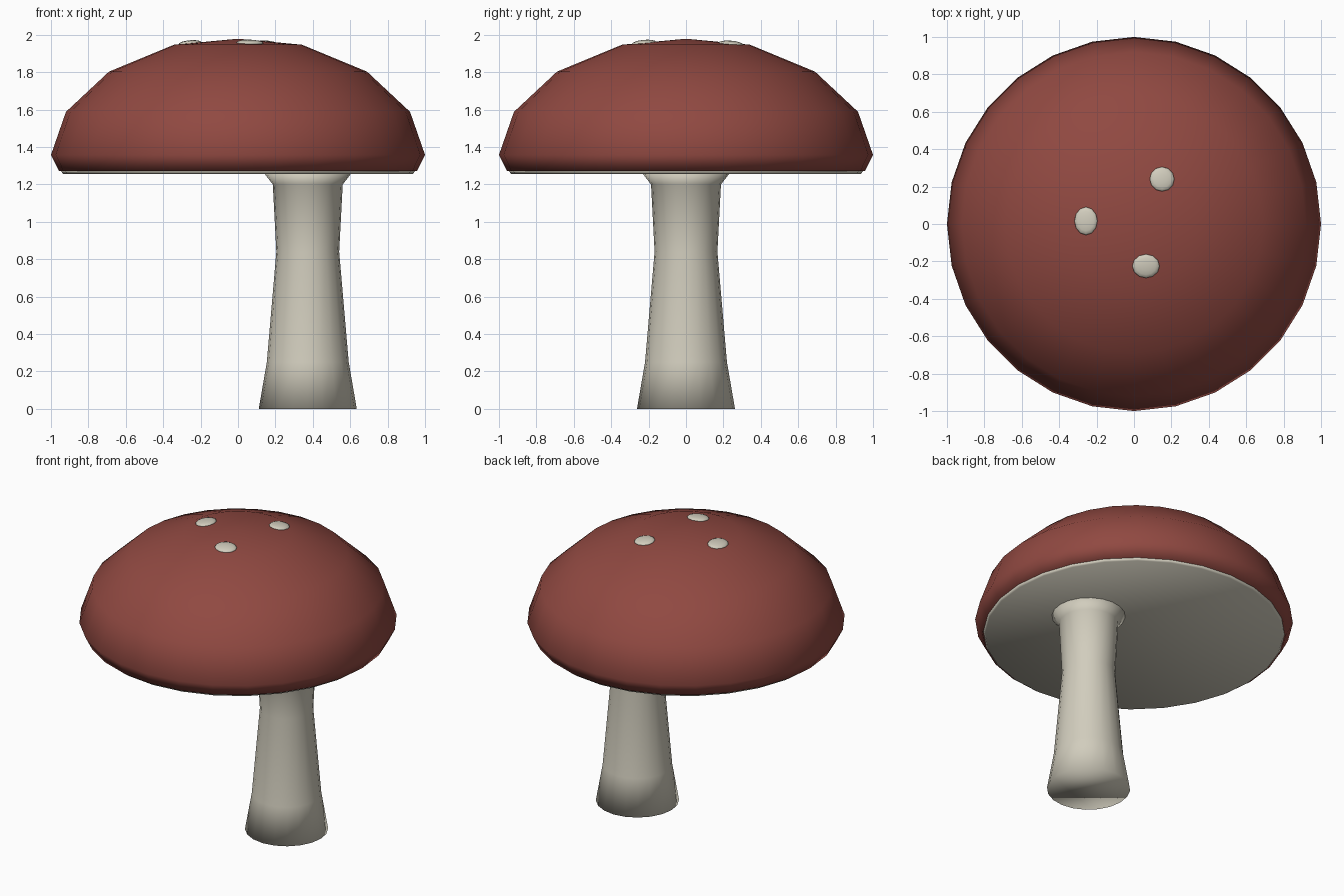
import bpy
import bmesh
from math import cos, sin, tau, atan2, hypot
from mathutils import Vector

default = bpy.data.objects.get("Cube")
if default:
    bpy.data.objects.remove(default, do_unlink=True)


def make_material(name, rgb):
    mat = bpy.data.materials.new(name)
    mat.use_nodes = True
    color = (*rgb, 1.0)
    mat.diffuse_color = color
    mat.node_tree.nodes["Principled BSDF"].inputs["Base Color"].default_value = color
    return mat


RED = make_material("cap red", (0.28, 0.066, 0.053))
CREAM = make_material("stem cream", (0.64, 0.61, 0.51))


def add_object(name, bm, mat):
    bmesh.ops.recalc_face_normals(bm, faces=bm.faces)
    for face in bm.faces:
        face.smooth = True
    mesh = bpy.data.meshes.new(name)
    bm.to_mesh(mesh)
    bm.free()
    mesh.materials.append(mat)
    obj = bpy.data.objects.new(name, mesh)
    bpy.context.collection.objects.link(obj)
    return obj


def lathe(name, profile, sides, mat, apex=None):
    """Turn (radius, height) points around z; close the ends with a face or a point."""
    bm = bmesh.new()
    rings = [[bm.verts.new((r * cos(tau * i / sides), r * sin(tau * i / sides), z))
              for i in range(sides)] for r, z in profile]
    for low, high in zip(rings, rings[1:]):
        for i in range(sides):
            j = (i + 1) % sides
            bm.faces.new((low[i], low[j], high[j], high[i]))
    bm.faces.new(rings[0][::-1])
    if apex is None:
        bm.faces.new(rings[-1])
    else:
        tip = bm.verts.new((0, 0, apex))
        for i in range(sides):
            bm.faces.new((rings[-1][i], rings[-1][(i + 1) % sides], tip))
    return add_object(name, bm, mat)


# Domed cap
lathe("cap", [(0.957, 1.273), (1.0, 1.358), (0.92, 1.588), (0.69, 1.803), (0.342, 1.947)],
      28, RED, apex=1.979)

# Thin pale plate under the cap
lathe("cap_underside", [(0.936, 1.257), (0.95, 1.276)], 28, CREAM)

# Off-centre flared stem
stem = lathe("stem", [(0.262, 0), (0.219, 0.25), (0.168, 0.84), (0.187, 1.2), (0.235, 1.262)],
             20, CREAM)
stem.location.x = 0.373

# Flattened spots lying on the crown
spots = {"spot_back": (0.15, 0.24, 0.066, 0.066),
         "spot_right": (-0.257, 0.016, 0.062, 0.075),
         "spot_front": (0.064, -0.225, 0.073, 0.064)}
for name, (x, y, rx, ry) in spots.items():
    bm = bmesh.new()
    bmesh.ops.create_uvsphere(bm, u_segments=12, v_segments=8, radius=1)
    bmesh.ops.scale(bm, vec=(rx, ry, 0.016), verts=bm.verts)
    spot = add_object(name, bm, CREAM)
    dist = hypot(x, y)
    spot.location = (x, y, 1.979 - 0.094 * dist)
    normal = Vector((0.094 * x / dist, 0.094 * y / dist, 1))
    spot.rotation_euler = Vector((0, 0, 1)).rotation_difference(normal).to_euler()
